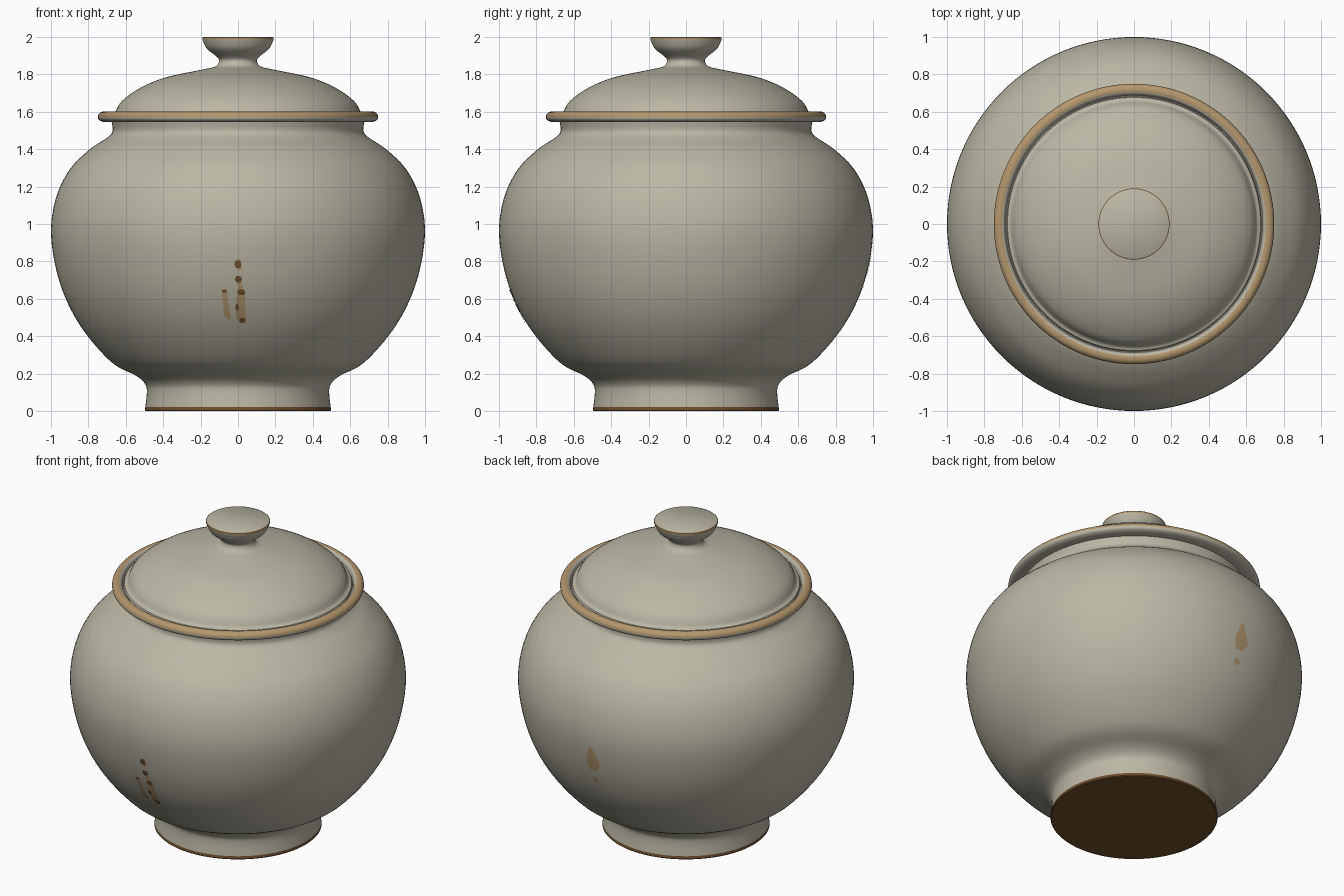
import bpy, math

if "Cube" in bpy.data.objects:
    bpy.data.objects.remove(bpy.data.objects["Cube"])

SEG = 128


def material(name, rgb):
    m = bpy.data.materials.new(name)
    m.diffuse_color = (*rgb, 1)
    m.use_nodes = True
    m.node_tree.nodes["Principled BSDF"].inputs["Base Color"].default_value = m.diffuse_color
    return m


glaze = material("grey_green_glaze", (0.50, 0.475, 0.38))
tan = material("tan_worn_edge", (0.46, 0.31, 0.155))
brown = material("dark_brown_clay", (0.165, 0.08, 0.027))
MATS = [glaze, tan, brown]


def spline(pts, n=5):
    """Smooth curve through (r, z) points."""
    out = []
    for i in range(len(pts) - 1):
        p0, p1, p2 = pts[max(i - 1, 0)], pts[i], pts[i + 1]
        p3 = pts[min(i + 2, len(pts) - 1)]
        for k in range(n):
            t = k / n
            out.append(tuple(0.5 * (2 * b + (c - a) * t + (2 * a - 5 * b + 4 * c - d) * t * t
                                    + (3 * b - a - 3 * c + d) * t ** 3)
                             for a, b, c, d in zip(p0, p1, p2, p3)))
    return out + [pts[-1]]


def make(name, verts, faces, rule):
    me = bpy.data.meshes.new(name)
    me.from_pydata(verts, [], faces)
    for m in MATS:
        me.materials.append(m)
    for p in me.polygons:
        p.material_index = rule(p.center)
    ob = bpy.data.objects.new(name, me)
    bpy.context.collection.objects.link(ob)
    bpy.ops.object.select_all(action='DESELECT')
    ob.select_set(True)
    bpy.context.view_layer.objects.active = ob
    bpy.ops.object.shade_smooth_by_angle(angle=math.radians(40))
    return ob


def lathe(name, prof, rule):
    verts = [(r * math.cos(2 * math.pi * j / SEG), r * math.sin(2 * math.pi * j / SEG), z)
             for r, z in prof for j in range(SEG)]
    faces = []
    for i in range(len(prof) - 1):
        for j in range(SEG):
            a, b = i * SEG + j, i * SEG + (j + 1) % SEG
            faces.append((a, b, b + SEG, a + SEG))
    faces.append(tuple(reversed(range(SEG))))
    faces.append(tuple(range((len(prof) - 1) * SEG, len(prof) * SEG)))
    return make(name, verts, faces, rule)


# Jar body: unglazed foot, round belly, neck and rolled rim
belly = spline([(0.495, 0.022), (0.487, 0.10), (0.496, 0.145), (0.545, 0.19), (0.68, 0.265),
                (0.845, 0.46), (0.95, 0.68), (0.998, 0.93), (0.975, 1.13), (0.90, 1.29),
                (0.79, 1.40), (0.70, 1.46), (0.670, 1.495), (0.675, 1.545)])
rim = spline([(0.72, 1.545), (0.742, 1.555), (0.749, 1.572), (0.742, 1.59), (0.725, 1.60),
              (0.705, 1.599), (0.692, 1.588), (0.686, 1.565)], 3)


def body_rule(c):
    r = math.hypot(c.x, c.y)
    if c.z < 0.021:
        return 2
    return 1 if c.z > 1.573 and 0.704 < r else 0


lathe("jar_body", [(0.492, 0), (0.497, 0.005)] + belly + rim + [(0.6, 1.56)], body_rule)

# Lid with domed top and flared knob
lid = [(0.6, 1.562), (0.675, 1.562), (0.681, 1.575), (0.676, 1.588), (0.663, 1.592)]
lid += spline([(0.655, 1.60), (0.62, 1.657), (0.525, 1.725), (0.39, 1.782), (0.20, 1.823),
               (0.125, 1.84), (0.102, 1.866), (0.11, 1.89), (0.165, 1.935), (0.186, 1.975)])
lid += [(0.19, 1.985), (0.19, 1.996), (0.185, 2.0)]
lathe("lid_with_knob", lid,
      lambda c: 1 if c.z > 1.981 and math.hypot(c.x, c.y) > 0.15 else 0)


def radius(z):
    for (r0, z0), (r1, z1) in zip(belly, belly[1:]):
        if z0 <= z <= z1:
            return r0 + (r1 - r0) * (z - z0) / (z1 - z0)
    return 0.5


def drip(name, rows, colour, side=-1, lift=0.004, cols=4):
    """Thin patch on the belly; rows are (z, x left, x right) from bottom to top."""
    rows = [tuple(a + (b - a) * k / 4 for a, b in zip(p, q))
            for p, q in zip(rows, rows[1:]) for k in range(4)] + [rows[-1]]
    verts, faces = [], []
    for z, x0, x1 in rows:
        for k in range(cols + 1):
            x, r = x0 + (x1 - x0) * k / cols, radius(z) + lift
            verts.append((x, side * math.sqrt(r * r - x * x), z))
    n = cols + 1
    for i in range(len(rows) - 1):
        for k in range(cols):
            a = i * n + k
            f = (a, a + 1, a + n + 1, a + n)
            faces.append(f if side < 0 else f[::-1])
    make(name, verts, faces, lambda c: colour)


# Front glaze drips
drip("front_drip_left", [(0.49, -0.055, -0.04), (0.51, -0.075, -0.04), (0.58, -0.08, -0.052),
                         (0.64, -0.087, -0.058), (0.65, -0.085, -0.062)], 1)
drip("front_drip_main", [(0.475, 0.005, 0.035), (0.50, -0.01, 0.042), (0.56, -0.01, 0.038),
                         (0.64, -0.005, 0.038), (0.67, 0.0, 0.02), (0.72, -0.01, 0.02)], 1)
drip("front_drip_top", [(0.755, 0.0, 0.015), (0.78, -0.018, 0.02), (0.81, -0.008, 0.012)], 1)
for i, (x, z, w, h) in enumerate([(0.0, 0.785, 0.02, 0.02), (0.002, 0.705, 0.02, 0.017),
                                  (0.018, 0.635, 0.022, 0.014), (-0.005, 0.555, 0.01, 0.018),
                                  (0.024, 0.485, 0.018, 0.014), (-0.072, 0.642, 0.014, 0.008)]):
    drip(f"front_dark_spot_{i + 1}", [(z - h, x - w * 0.5, x + w * 0.6), (z, x - w, x + w),
                                      (z + h, x - w * 0.6, x + w * 0.5)], 2, lift=0.007)

# Back glaze drips
drip("back_drip", [(0.725, -0.03, 0.02), (0.77, -0.06, 0.035), (0.80, -0.055, 0.035),
                   (0.84, -0.035, 0.02), (0.89, -0.015, 0.005)], 1, side=1)
drip("back_drip_spot", [(0.635, -0.018, 0.0), (0.655, -0.03, 0.015), (0.675, -0.02, 0.01)],
     1, side=1)
